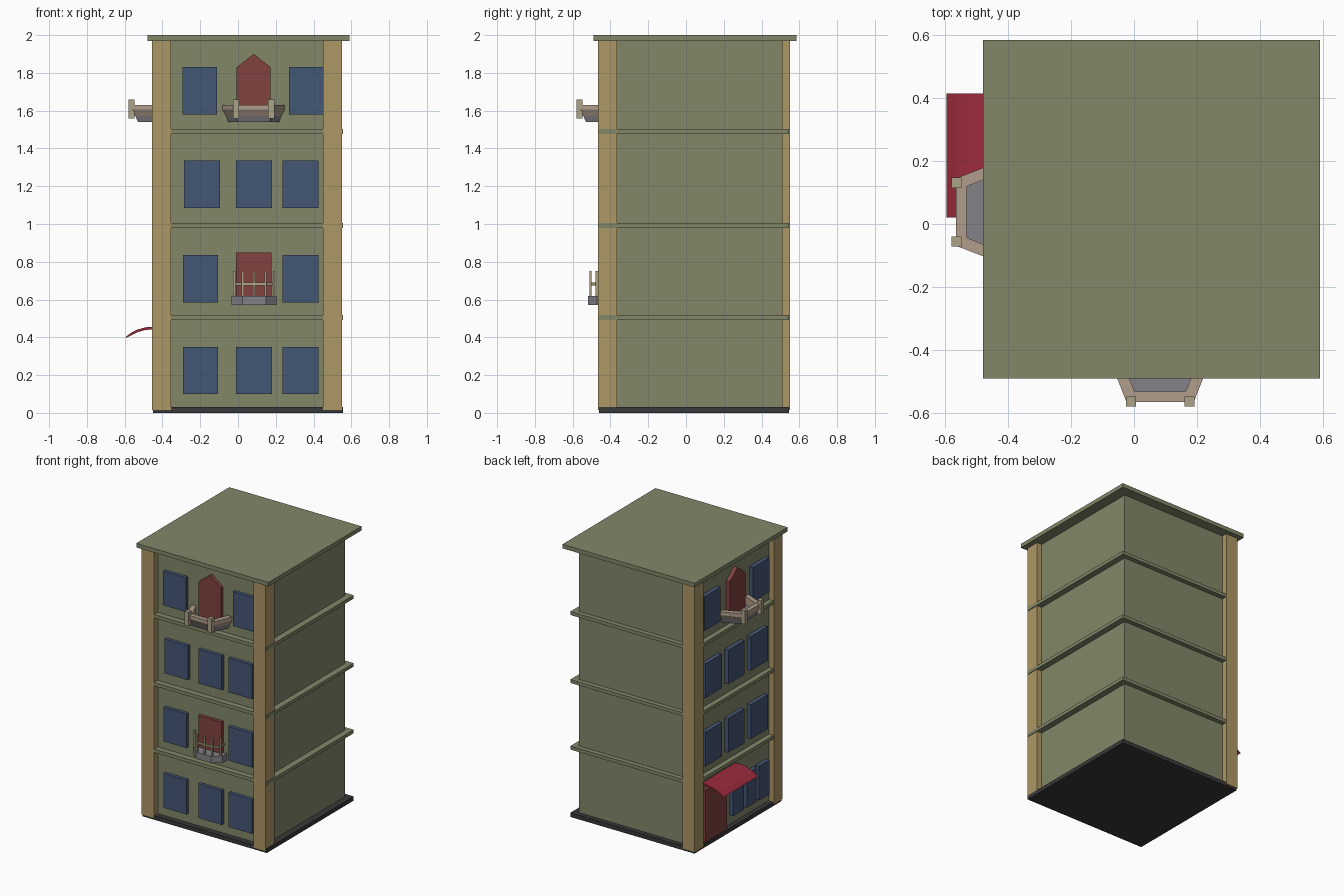
import bpy, bmesh

if "Cube" in bpy.data.objects:
    bpy.data.objects.remove(bpy.data.objects["Cube"])


def material(name, rgb):
    m = bpy.data.materials.new(name)
    m.diffuse_color = (*rgb, 1)
    m.use_nodes = True
    m.node_tree.nodes["Principled BSDF"].inputs["Base Color"].default_value = m.diffuse_color
    return m


GREEN = material("wall_green", (0.22, 0.245, 0.14))
TAN = material("pillar_tan", (0.42, 0.31, 0.13))
BLUE = material("window_blue", (0.06, 0.095, 0.18))
RED = material("door_red", (0.22, 0.055, 0.05))
CLOTH = material("awning_red", (0.33, 0.025, 0.045))
STONE = material("balcony_stone", (0.44, 0.34, 0.26))
RAIL = material("rail_cream", (0.42, 0.36, 0.24))
DARK = material("base_dark", (0.04, 0.04, 0.04))
GREY = material("slab_grey", (0.23, 0.23, 0.25))

# Facade frames: u runs along the facade, d is the outward distance, z is up
FACADES = {
    "front": lambda u, d, z: (u, -d, z),
    "left": lambda u, d, z: (-d, u, z),
}
WALL = 0.42


def loft(name, ring_a, ring_b, mat):
    """Solid between two matching rings of 3D points."""
    bm = bmesh.new()
    a = [bm.verts.new(p) for p in ring_a]
    b = [bm.verts.new(p) for p in ring_b]
    n = len(a)
    bm.faces.new(a)
    bm.faces.new(b)
    for i in range(n):
        j = (i + 1) % n
        bm.faces.new((a[i], a[j], b[j], b[i]))
    bmesh.ops.recalc_face_normals(bm, faces=bm.faces)
    me = bpy.data.meshes.new(name)
    bm.to_mesh(me)
    bm.free()
    me.materials.append(mat)
    ob = bpy.data.objects.new(name, me)
    bpy.context.collection.objects.link(ob)
    return ob


def box(name, x0, x1, y0, y1, z0, z1, mat):
    pts = [(x0, y0), (x1, y0), (x1, y1), (x0, y1)]
    return loft(name, [(x, y, z0) for x, y in pts], [(x, y, z1) for x, y in pts], mat)


def plan(side, name, low, z0, z1, mat, high=None):
    """Plan outline (u, d) raised from z0 to z1, optionally tapering to another outline."""
    f = FACADES[side]
    return loft(name, [f(u, d, z0) for u, d in low],
                [f(u, d, z1) for u, d in (high or low)], mat)


def panel(side, name, outline, mat, depth=0.025):
    """Elevation outline (u, z) standing proud of the wall."""
    f = FACADES[side]
    return loft(name, [f(u, WALL - 0.01, z) for u, z in outline],
                [f(u, WALL + depth, z) for u, z in outline], mat)


def rect(u0, u1, z0, z1):
    return [(u0, z0), (u1, z0), (u1, z1), (u0, z1)]


# Building shell: base, storeys, floor ledges, roof
box("base", -0.45, 0.555, -0.46, 0.545, 0.0, 0.03, DARK)
box("walls", -0.415, 0.51, -WALL, 0.51, 0.03, 1.97, GREEN)
for i, z in enumerate((0.493, 0.98, 1.477)):
    box(f"floor_ledge_{i + 1}", -0.453, 0.555, -0.463, 0.545, z, z + 0.025, GREEN)
box("roof", -0.48, 0.59, -0.49, 0.585, 1.97, 2.0, GREEN)

# Corner pillars (none at the back right corner)
for name, x, y in (("front_left", -0.455, -0.465), ("front_right", 0.45, -0.465),
                   ("back_left", -0.455, 0.45)):
    box("pillar_" + name, x, x + 0.1, y, y + 0.1, 0.015, 1.97, TAN)

# Windows per storey: (facade, sill height, spans)
WINDOWS = [
    ("front", 0.10, [(-0.29, -0.105), (-0.01, 0.18), (0.235, 0.425)]),
    ("front", 0.585, [(-0.29, -0.105), (0.235, 0.425)]),
    ("front", 1.085, [(-0.285, -0.095), (-0.01, 0.18), (0.235, 0.425)]),
    ("front", 1.58, [(-0.295, -0.11), (0.27, 0.455)]),
    ("left", 0.10, [(-0.33, -0.21), (-0.18, -0.07), (-0.035, 0.09)]),
    ("left", 0.585, [(-0.31, -0.115), (-0.04, 0.147), (0.22, 0.41)]),
    ("left", 1.085, [(-0.31, -0.115), (-0.04, 0.147), (0.22, 0.41)]),
    ("left", 1.58, [(-0.33, -0.14), (0.235, 0.42)]),
]
for side, sill, spans in WINDOWS:
    for u0, u1 in spans:
        panel(side, f"{side}_window", rect(u0, u1, sill, sill + 0.25), BLUE)

# Doors
panel("front", "front_balcony_door", rect(-0.01, 0.177, 0.6, 0.85), RED)
panel("left", "entrance_door", rect(0.16, 0.41, 0.03, 0.41), RED)


def stone_balcony(side, c):
    """Peaked door with a flared stone balcony centred at c."""
    panel(side, side + "_peaked_door",
          [(c - 0.09, 1.56), (c + 0.09, 1.56), (c + 0.09, 1.83), (c, 1.9), (c - 0.09, 1.83)], RED)

    def trapezoid(back, front, d):
        return [(c - back, WALL - 0.01), (c - front, d), (c + front, d), (c + back, WALL - 0.01)]

    outer, inner = trapezoid(0.168, 0.107, 0.565), trapezoid(0.131, 0.081, 0.532)
    lower = trapezoid(0.15, 0.095, 0.545)
    plan(side, side + "_balcony_floor", trapezoid(0.14, 0.085, 0.53), 1.54, 1.575, GREY, lower)
    plan(side, side + "_balcony_parapet", lower + inner[::-1], 1.572, 1.605, STONE,
         outer + inner[::-1])
    plan(side, side + "_balcony_coping", outer + inner[::-1], 1.605, 1.63, STONE)
    for s in (-1, 1):
        u = c + s * 0.093
        plan(side, side + "_balcony_post", rect(u - 0.016, u + 0.016, 0.548, 0.58),
             1.558, 1.66, RAIL)


stone_balcony("front", 0.083)
stone_balcony("left", 0.038)

# Small front balcony: faceted slab with a slim railing
c = 0.085
plan("front", "small_balcony_slab",
     [(c - 0.12, WALL - 0.01), (c - 0.12, 0.47), (c - 0.062, 0.52),
      (c + 0.062, 0.52), (c + 0.12, 0.47), (c + 0.12, WALL - 0.01)], 0.57, 0.62, GREY)
path = [(c - 0.105, WALL), (c - 0.105, 0.472), (c - 0.06, 0.505),
        (c + 0.06, 0.505), (c + 0.105, 0.472), (c + 0.105, WALL)]
for u, d in path[1:5] + [(c, 0.505)]:
    plan("front", "railing_post", rect(u - 0.006, u + 0.006, d - 0.006, d + 0.006),
         0.615, 0.75, RAIL)
inside = [(c + (u - c) * 0.93, d - (0.01 if d > WALL else 0)) for u, d in path]
plan("front", "railing_bar", path + inside[::-1], 0.675, 0.689, RAIL)

# Curved entrance awning
curve = [(0.595, 0.402), (0.565, 0.425), (0.53, 0.442), (0.49, 0.453), (0.45, 0.456), (0.41, 0.456)]
profile = curve + [(d, z - 0.014) for d, z in curve[:0:-1]] + [(0.59, 0.397)]
loft("awning", [(-d, 0.02, z) for d, z in profile], [(-d, 0.415, z) for d, z in profile], CLOTH)
